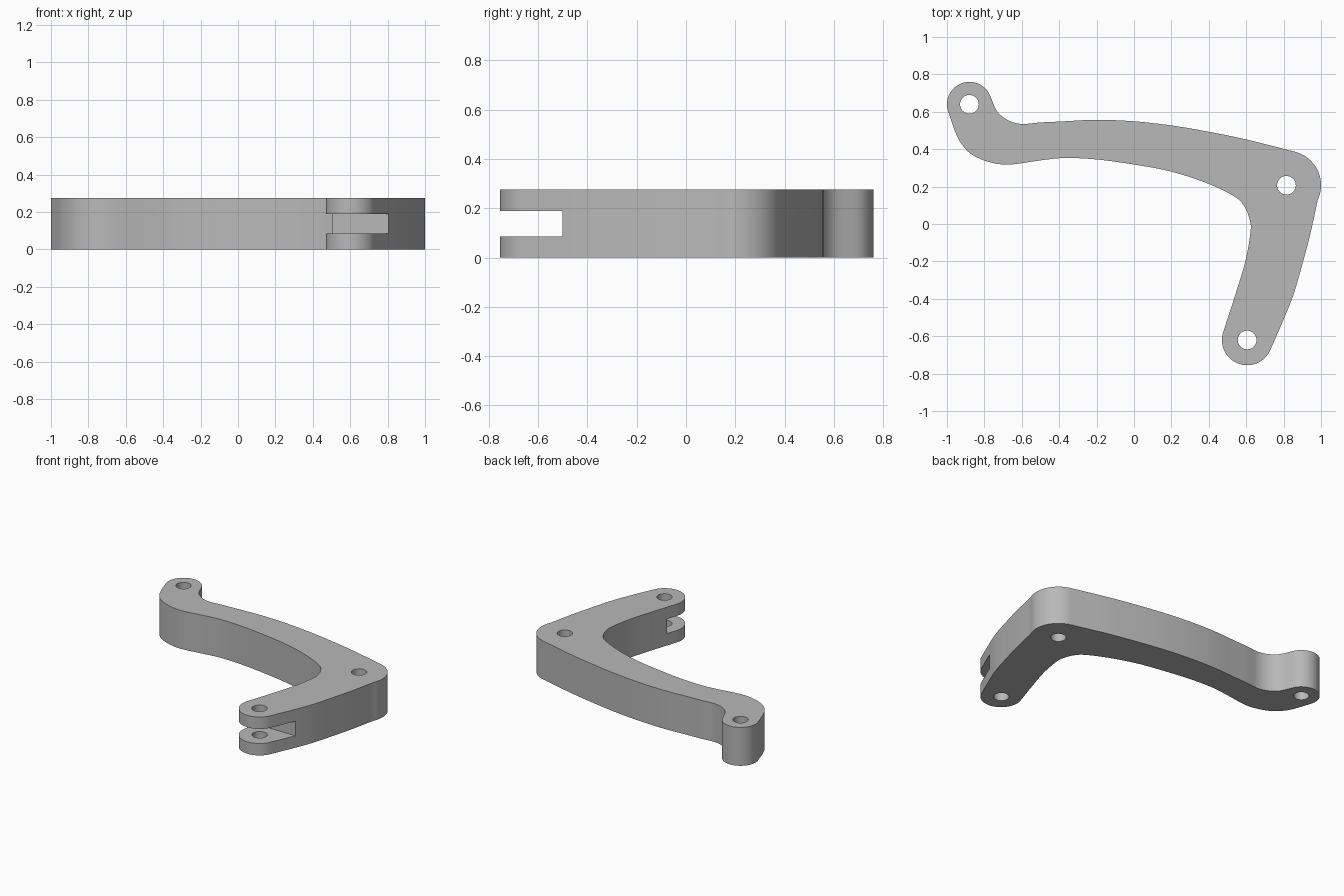
import bpy, bmesh
from math import radians, cos, sin
from mathutils import Vector

default_cube = bpy.data.objects.get("Cube")
if default_cube:
    bpy.data.objects.remove(default_cube, do_unlink=True)

HEIGHT = 0.275
HOLE_RADIUS = 0.05
far_pin, corner_pin, fork_pin = Vector((-0.88, 0.64)), Vector((0.815, 0.207)), Vector((0.605, -0.62))


def arc(center, radius, start, end, steps=28):
    """Points along an arc, angles in degrees."""
    angles = [radians(start + (end - start) * i / steps) for i in range(steps + 1)]
    return [center + radius * Vector((cos(a), sin(a))) for a in angles]


def smooth_path(start, middle, end, steps=6):
    """Interior points of a smooth curve passing through all the given points."""
    pts = [start] + [Vector(p) for p in middle] + [end]
    pts = [2 * pts[0] - pts[1]] + pts + [2 * pts[-1] - pts[-2]]
    path = []
    for a, b, c, d in zip(pts, pts[1:], pts[2:], pts[3:]):
        for i in range(steps):
            t = i / steps
            path.append(0.5 * (2 * b + (c - a) * t + (2 * a - 5 * b + 4 * c - d) * t**2
                               + (3 * b - a - 3 * c + d) * t**3))
    return path[1:]


def cut(target, cutter):
    """Subtract the cutter from the target and discard it."""
    modifier = target.modifiers.new("Cut", "BOOLEAN")
    modifier.operation = "DIFFERENCE"
    modifier.solver = "EXACT"
    modifier.object = cutter
    bpy.ops.object.select_all(action="DESELECT")
    target.select_set(True)
    bpy.context.view_layer.objects.active = target
    bpy.ops.object.modifier_apply(modifier=modifier.name)
    bpy.data.objects.remove(cutter, do_unlink=True)


# Outline: rounded bosses joined by flowing edges
far_end = arc(far_pin, 0.12, 195, 20)
corner = arc(corner_pin, 0.185, 77, -25)
fork_end = arc(fork_pin, 0.135, -24, -200)
top_edge = [(-0.73, 0.6), (-0.67, 0.553), (-0.6, 0.535), (-0.5, 0.543), (-0.39, 0.548),
            (-0.2, 0.557), (0, 0.549), (0.2, 0.527), (0.4, 0.493), (0.6, 0.452)]
outer_edge = [(0.94, -0.065), (0.9, -0.215), (0.853, -0.377), (0.8, -0.51)]
inner_edge = [(0.537, -0.393), (0.595, -0.2), (0.623, -0.04), (0.618, 0.024), (0.59, 0.094),
              (0.537, 0.147), (0.393, 0.217), (0.2, 0.28), (0, 0.318), (-0.2, 0.345),
              (-0.37, 0.353), (-0.5, 0.34), (-0.665, 0.318), (-0.77, 0.33), (-0.865, 0.37),
              (-0.92, 0.425), (-0.955, 0.49)]
outline = (far_end + smooth_path(far_end[-1], top_edge, corner[0])
           + corner + smooth_path(corner[-1], outer_edge, fork_end[0])
           + fork_end + smooth_path(fork_end[-1], inner_edge, far_end[0]))

# Lever body
bm = bmesh.new()
base = bm.faces.new([bm.verts.new((p.x, p.y, 0)) for p in outline])
extruded = bmesh.ops.extrude_face_region(bm, geom=[base])["geom"]
bmesh.ops.translate(bm, vec=(0, 0, HEIGHT),
                    verts=[v for v in extruded if isinstance(v, bmesh.types.BMVert)])
bmesh.ops.recalc_face_normals(bm, faces=bm.faces)
mesh = bpy.data.meshes.new("lever_arm")
bm.to_mesh(mesh)
bm.free()
lever = bpy.data.objects.new("lever_arm", mesh)
bpy.context.collection.objects.link(lever)

# Material
grey = bpy.data.materials.new("plain grey")
grey.use_nodes = True
color = (0.48, 0.48, 0.48, 1)
grey.diffuse_color = color
grey.node_tree.nodes["Principled BSDF"].inputs["Base Color"].default_value = color
mesh.materials.append(grey)

# Pin holes
for pin in (far_pin, corner_pin, fork_pin):
    bpy.ops.mesh.primitive_cylinder_add(vertices=40, radius=HOLE_RADIUS, depth=1,
                                        location=(pin.x, pin.y, HEIGHT / 2))
    cut(lever, bpy.context.object)

# Fork slot
bpy.ops.mesh.primitive_cube_add(size=1, location=(0.6, -0.75, HEIGHT / 2))
slot = bpy.context.object
slot.scale = (1, 0.5, 0.104)
bpy.context.view_layer.update()
cut(lever, slot)

# Smooth walls with crisp rims
lever.select_set(True)
bpy.context.view_layer.objects.active = lever
bpy.ops.object.shade_smooth_by_angle(angle=radians(30))
